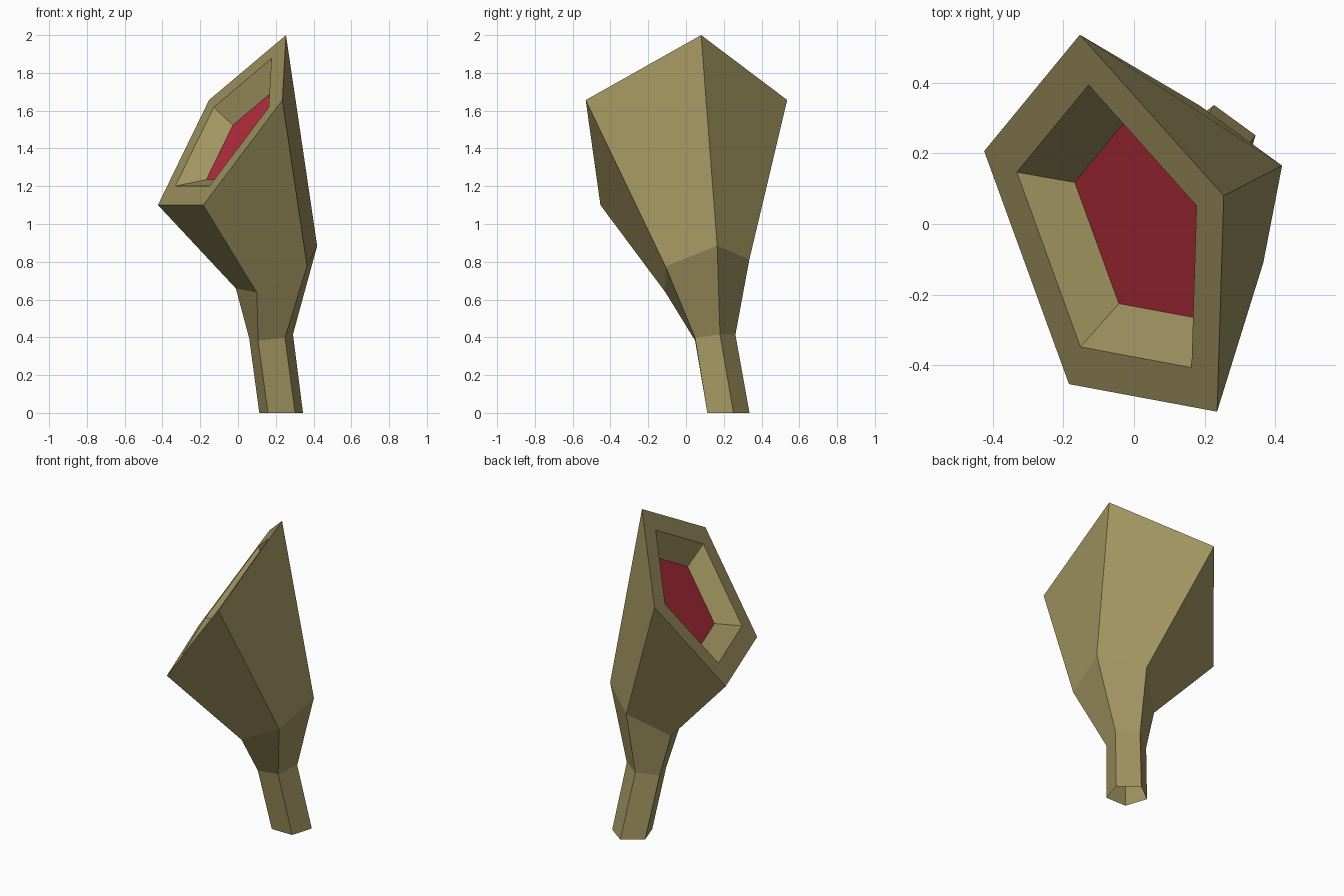
import bpy, bmesh
from math import sin, cos, radians
from mathutils import Vector

if "Cube" in bpy.data.objects:
    bpy.data.objects.remove(bpy.data.objects["Cube"])


def pentagon(c, d, e):
    """Five corners of a sheared pentagon from three consecutive ones."""
    c, d, e = Vector(c), Vector(d), Vector(e)
    k = 2 * cos(radians(72))
    o = (c + e - d * k) / (2 - k)
    u, w = d - o, (e - c) / (2 * sin(radians(72)))
    angles = [radians(72 * i) for i in range(-1, 4)]
    return o, [o + u * cos(a) + w * sin(a) for a in angles]


def build(name, rings, colour, cap=False):
    bm = bmesh.new()
    loops = [[bm.verts.new(p) for p in r] for r in rings]
    for lo, hi in zip(loops, loops[1:]):
        for i in range(5):
            j = (i + 1) % 5
            bm.faces.new((lo[i], lo[j], hi[j], hi[i]))
    if cap:
        bm.faces.new(loops[-1])
    mesh = bpy.data.meshes.new(name)
    bm.to_mesh(mesh)
    bm.free()
    mat = bpy.data.materials.new(name + "_colour")
    mat.diffuse_color = colour
    mat.use_nodes = True
    mat.node_tree.nodes["Principled BSDF"].inputs["Base Color"].default_value = mat.diffuse_color
    mesh.materials.append(mat)
    obj = bpy.data.objects.new(name, mesh)
    bpy.context.collection.objects.link(obj)
    return obj


# Stem and flared head sections, bottom to top
_, foot = pentagon((0.159, 0.113, 0), (0.302, 0.113, 0), (0.344, 0.251, 0))
_, stem = pentagon((0.106, 0.048, 0.383), (0.249, 0.048, 0.397), (0.291, 0.180, 0.416))
_, neck = pentagon((0.100, -0.108, 0.637), (0.366, -0.109, 0.776), (0.419, 0.165, 0.884))
centre, rim = pentagon((-0.184, -0.453, 1.10), (0.235, -0.531, 1.656), (0.254, 0.080, 2.0))

# Recess: inset lip, then smaller sunken floor
lip = [centre + (p - centre) * 0.75 for p in rim]
sink = Vector((0.079, 0.026, -0.059))
floor = [centre + sink + (p - centre) * 0.52 for p in rim]

# Open-bottomed trumpet body and its red floor
build("trumpet_body", [foot, stem, neck, rim, lip, floor], (0.36, 0.30, 0.12, 1))
build("red_recess_floor", [floor], (0.50, 0.03, 0.05, 1), cap=True)
